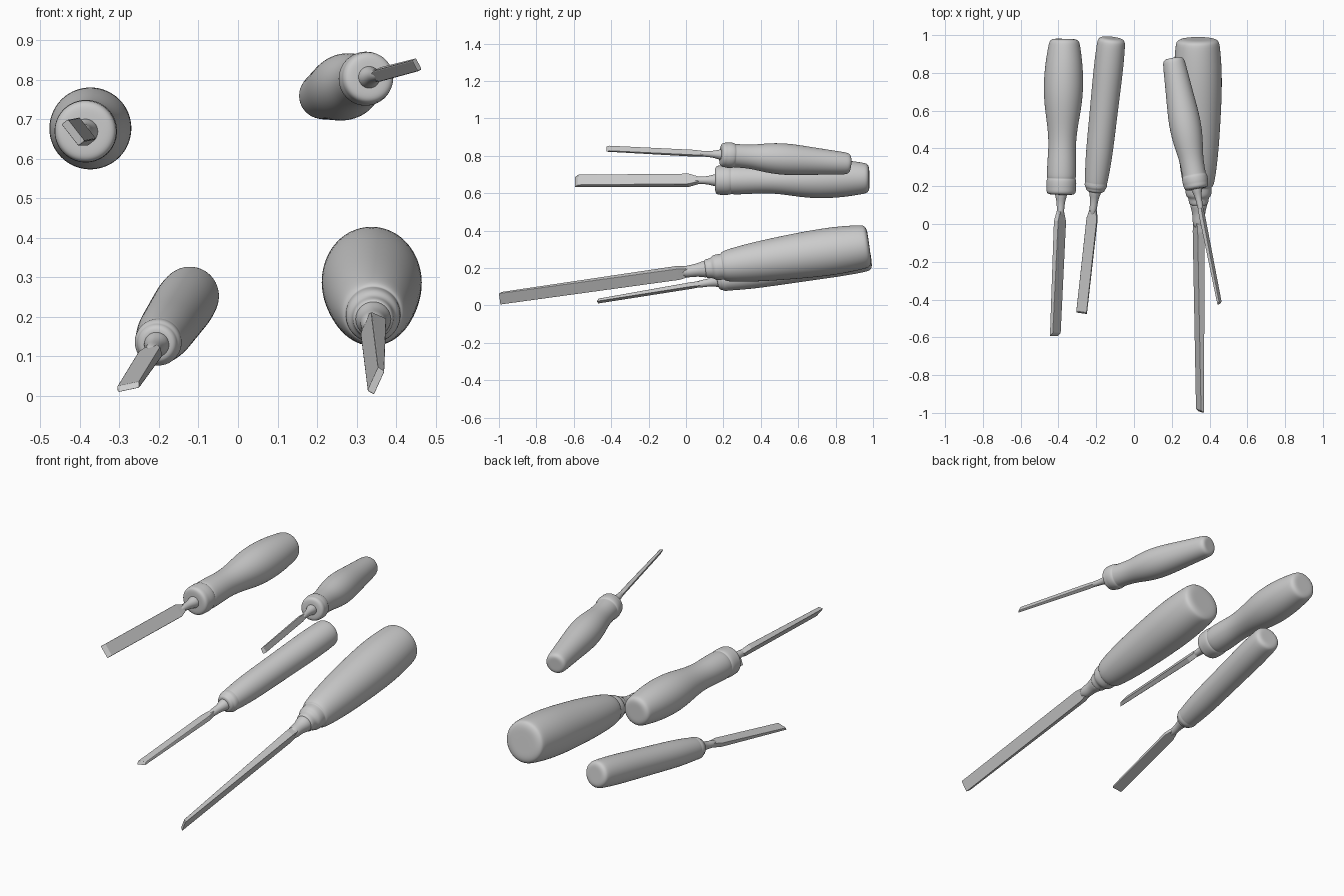
import bpy, bmesh, math
from mathutils import Vector

if "Cube" in bpy.data.objects:
    bpy.data.objects.remove(bpy.data.objects["Cube"])

SEG = 24


def loft(name, rings, smooth):
    """Skin a row of equal rings and close both ends."""
    bm = bmesh.new()
    rings = [[bm.verts.new(p) for p in ring] for ring in rings]
    for a, b in zip(rings, rings[1:]):
        n = len(a)
        for i in range(n):
            j = (i + 1) % n
            bm.faces.new((a[i], a[j], b[j], b[i]))
    bm.faces.new(rings[0])
    bm.faces.new(rings[-1])
    bmesh.ops.recalc_face_normals(bm, faces=bm.faces)
    for f in bm.faces:
        f.smooth = smooth
    me = bpy.data.meshes.new(name)
    bm.to_mesh(me)
    bm.free()
    ob = bpy.data.objects.new(name, me)
    bpy.context.collection.objects.link(ob)
    return ob


def frame(start, end, degrees=0):
    """Axis, width and thickness directions; the angle is in the xz plane."""
    d = (end - start).normalized()
    a = math.radians(degrees)
    u = Vector((math.cos(a), 0, math.sin(a)))
    u = (u - d * u.dot(d)).normalized()
    return d, u, d.cross(u)


def turned(name, start, end, profile):
    """Lathe a (y, radius) profile around a slanted axis."""
    d, u, v = frame(start, end)
    rings = []
    for y, r in profile:
        c = start + d * ((y - start.y) / d.y)
        turns = [2 * math.pi * i / SEG for i in range(SEG)]
        rings.append([c + (u * math.cos(t) + v * math.sin(t)) * r for t in turns])
    sub = loft(name, rings, True).modifiers.new("smooth", 'SUBSURF')
    sub.levels = sub.render_levels = 2


def chisel(name, butt, joint, tip, radii, collar, neck, steel):
    butt, joint, tip = Vector(butt), Vector(joint), Vector(tip)
    yb, yj = butt.y, joint.y
    collar_len, groove, r0, r1 = collar

    # handle: domed butt, evenly spaced body radii, groove and stepped collar
    yc = yj + collar_len
    prof = [(yb, r * radii[0]) for r in (0.02, 0.4, 0.72)] + [(yb - 0.01, radii[0] * 0.93)]
    top, last = yb - 0.03, len(radii) - 1
    prof += [(top + (yc - top) * i / last, r) for i, r in enumerate(radii)]
    mid = yj + collar_len / 2
    prof += [(yc - 0.003, groove), (yc - 0.01, r0), (mid, r0), (mid - 0.01, r1),
             (yj + 0.012, r1), (yj, r1 * 0.85), (yj, r1 * 0.4), (yj, 0.002)]
    turned(name + "_handle", butt, joint, prof)

    # tang: flares into the collar
    turned(name + "_tang", joint, tip,
           [(yj + 0.02, neck + 0.014), (yj - 0.005, neck + 0.012), (yj - 0.03, neck + 0.004),
            (yj - 0.06, neck), (yj - 0.1, neck), (yj - 0.13, neck / 2)])

    # blade: shoulder, then a thinning bar ground to an edge
    angle, width, thick, thin = steel
    d, u, v = frame(joint, tip, angle)
    rings = []
    for y, w, t, grind in ((yj - 0.08, neck * 1.4, neck * 1.3, 0),
                           (yj - 0.14, width, thick, 0), (tip.y, width, thin, 1)):
        c = joint + d * ((y - yj) / d.y)
        rings.append([c + u * (a * w / 2) + v * (b * t / 2) - d * (grind * t * 0.9 * (b > 0))
                      for a, b in ((-1, -1), (1, -1), (1, 1), (-1, 1))])
    bev = loft(name + "_blade", rings, False).modifiers.new("soft_edges", 'BEVEL')
    bev.width = 0.003
    bev.segments = 2


chisel("wide_chisel", (-.368, .98, .68), (-.386, .155, .669), (-.417, -.595, .666),
       (.084, .098, .105, .105, .095, .08, .072, .077, .079), (.09, .073, .08, .079),
       .02, (-52, .07, .03, .02))

chisel("straight_chisel", (-.118, .985, .259), (-.206, .17, .13), (-.278, -.475, .022),
       (.076, .079, .077, .075, .073, .071, .061), (.055, .059, .06, .051),
       .02, (13, .057, .025, .014))

chisel("large_chisel", (.337, .98, .318), (.342, .1, .194), (.349, -.998, .037),
       (.119, .13, .126, .117, .105, .084), (.1, .07, .07, .053),
       .033, (66, .066, .043, .018))

chisel("small_chisel", (.207, .878, .757), (.332, .185, .806), (.454, -.425, .838),
       (.06, .067, .074, .082, .086, .079, .063, .063), (.075, .063, .069, .066),
       .016, (-62, .032, .022, .014))
